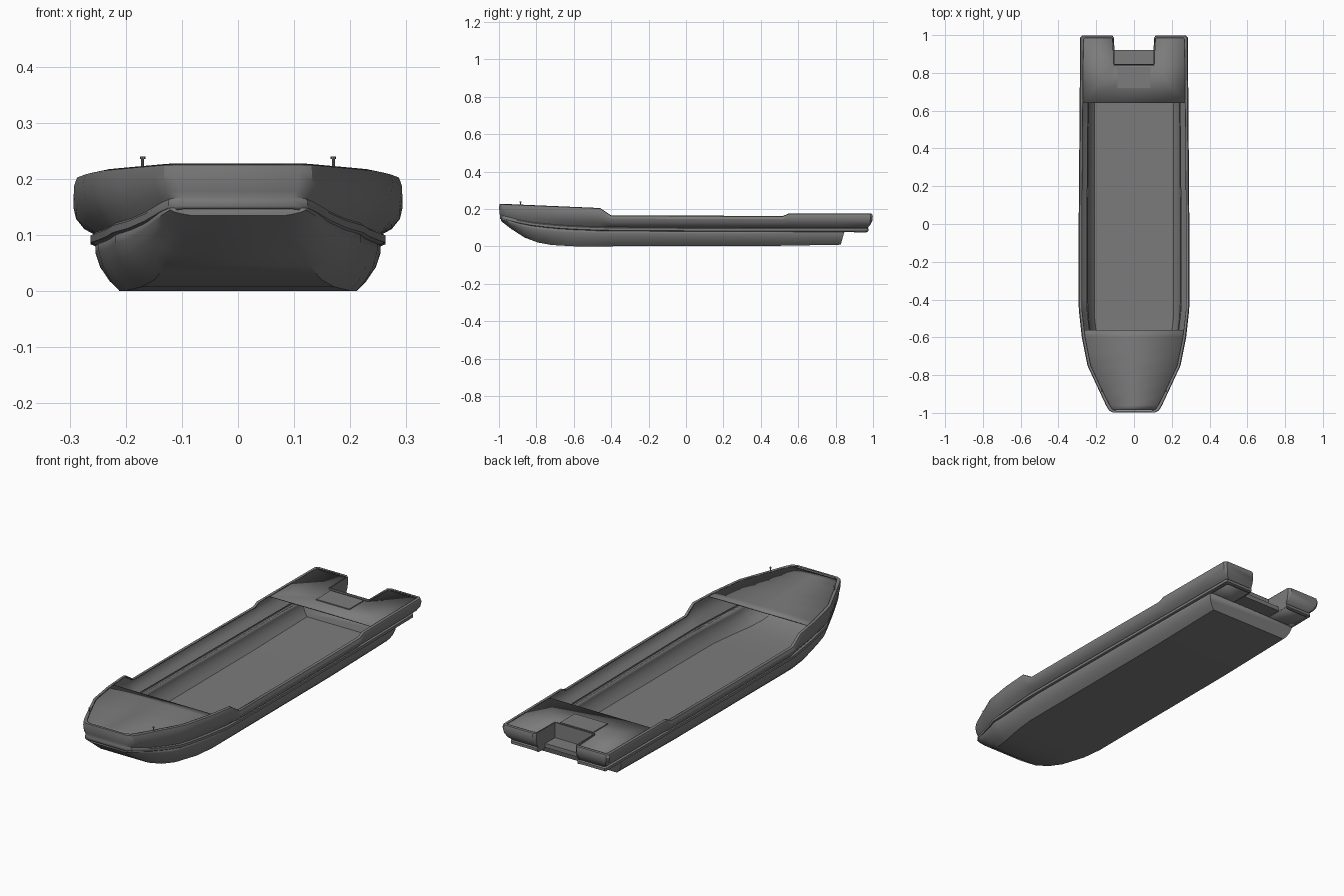
import bpy, bmesh

if "Cube" in bpy.data.objects:
    bpy.data.objects.remove(bpy.data.objects["Cube"])

grey = bpy.data.materials.new("hull grey")
grey.use_nodes = True
grey.diffuse_color = (0.2, 0.2, 0.2, 1)
grey.node_tree.nodes["Principled BSDF"].inputs["Base Color"].default_value = (0.2, 0.2, 0.2, 1)


def lerp(table, v):
    """Read a value from a short table of (position, value) pairs."""
    if v <= table[0][0]:
        return table[0][1]
    for (a, fa), (b, fb) in zip(table, table[1:]):
        if v <= b:
            return fa + (fb - fa) * (v - a) / (b - a)
    return table[-1][1]


BEAM = [(-1, .10), (-.985, .13), (-.96, .145), (-.75, .243), (-.6, .273),
        (-.45, .29), (0, .29), (1, .282)]
RIM = [(-1, .225), (-.46, .202), (-.4, .162), (.52, .16), (.55, .173), (1, .173)]
RAIL = [(-1, .16), (-.9, .135), (-.8, .117), (-.65, .103), (-.45, .095), (0, .092), (1, .09)]
FLARE = [(-1, .25), (-.6, 1)]
KEEL = [(-1, .148), (-.93, .095), (-.86, .05), (-.79, .024), (-.72, .011), (-.6, .004), (.4, .005), (.83, .012)]
FLAT = [(-1, .08), (-.93, .095), (-.86, .125), (-.72, .17), (-.55, .21), (.83, .21)]


def finish(name, bm, thickness=0):
    bmesh.ops.recalc_face_normals(bm, faces=bm.faces)
    me = bpy.data.meshes.new(name)
    bm.to_mesh(me)
    bm.free()
    ob = bpy.data.objects.new(name, me)
    bpy.context.collection.objects.link(ob)
    me.materials.append(grey)
    if thickness:
        mod = ob.modifiers.new("thickness", 'SOLIDIFY')
        mod.thickness = thickness
        mod.offset = 0
    bpy.ops.object.select_all(action='DESELECT')
    ob.select_set(True)
    bpy.context.view_layer.objects.active = ob
    bpy.ops.object.shade_smooth_by_angle(angle=0.55)
    return ob


def loft(name, rows, closed=False, caps=(), thickness=0):
    """Skin a list of equal-length point rows."""
    bm = bmesh.new()
    grid = [[bm.verts.new(p) for p in row] for row in rows]
    pairs = list(zip(grid, grid[1:])) + ([(grid[-1], grid[0])] if closed else [])
    for a, b in pairs:
        for i in range(len(a) - 1):
            bm.faces.new((a[i], a[i + 1], b[i + 1], b[i]))
    for i in caps:
        bm.faces.new(grid[i])
    return finish(name, bm, thickness)


def plate(name, points, thickness):
    bm = bmesh.new()
    bm.faces.new([bm.verts.new(p) for p in points])
    bmesh.ops.triangulate(bm, faces=bm.faces)
    return finish(name, bm, thickness)


# Lower hull: flat bottom sweeping up to the bow, with bilge chamfers
rows = []
for y in (-.985, -.96, -.93, -.89, -.86, -.82, -.79, -.75, -.72, -.66, -.6, -.5, -.4, 0, .4, .825):
    keel, flat = lerp(KEEL, y), lerp(FLAT, y)
    top = lerp(RAIL, y) - .008
    wide = lerp(BEAM, y) - .04 * lerp(FLARE, y)
    half = [(flat, keel)]
    for t, h in ((.4, .2), (.8, .5), (1, .8), (1, 1)):
        half.append((flat + (wide - flat) * t, keel + (top - keel) * h))
    rake = .02 if y > .8 else 0
    right = [(x, y + rake * (z - keel) / .07, z) for x, z in half]
    rows.append([(-x, a, z) for x, a, z in reversed(right)] + right)
loft("lower_hull", rows, caps=(0, -1), thickness=.008)

# Upper hull outline: stern notch, stern corner, side, bow (x, y, inset direction)
outline = [(.105, .845, 0, 0), (.108, .985, 0, -.4), (.118, .996, .1, -.8),
           (.272, .996, -.8, -.8), (.282, .986, -1, -.7)]
for y in (.84, .64, .55, .52, 0, -.4, -.43, -.46, -.53, -.6, -.68, -.75, -.82, -.89, -.96, -.985, -.996):
    outline.append((lerp(BEAM, y), y, -1, .4 if y < -.9 else 0))
outline += [(-x, y, -ox, oy) for x, y, ox, oy in reversed(outline)]


def upper_section(x, y, ox, oy):
    """Rubbing rail, flared side, rim and inward lip."""
    k, rail, top = lerp(FLARE, y), lerp(RAIL, y), lerp(RIM, y)
    shape = [(.042, rail - .012), (.03, rail - .007), (.03, rail + .003), (.038, rail + .008),
             (.018, rail + .3 * (top - rail)), (.004, rail + .55 * (top - rail)),
             (0, top - .014), (.004, top - .002)]
    pts = [(x + ox * d * k, y + oy * d * k, z) for d, z in shape]
    return pts + [(x + ox * .014, y + oy * .014, top)]


loft("upper_hull", [upper_section(*p) for p in outline], closed=True, thickness=.006)

# Bow deck, following the falling sheer line
rows = []
for y in (-.985, -.96, -.89, -.82, -.75, -.68, -.6, -.56):
    w = lerp(BEAM, y) - .008
    z = lerp(RIM, y) - .009
    rows.append([(-w, y, z), (0, y, z), (w, y, z)])
loft("bow_deck", rows, thickness=.005)

# Stern deck around the notch
half = [(.105, .84), (.114, .985), (.272, .985), (.277, .64)]
plate("stern_deck", [(x, y, .164) for x, y in half] +
      [(-x, y, .164) for x, y in reversed(half)], .005)

# Underside of the stern overhang
half = [(.105, .845), (.108, .97), (.25, .97), (.25, .8)]
plate("stern_underside", [(x, y, .082) for x, y in half] +
      [(-x, y, .082) for x, y in reversed(half)], .006)


def box(name, lo, hi):
    bm = bmesh.new()
    bmesh.ops.create_cube(bm, size=1)
    for v in bm.verts:
        v.co = [(a + b) / 2 + c * (b - a) for a, b, c in zip(lo, hi, v.co)]
    return finish(name, bm)


# Low step inside the notch, and deck hatch
box("stern_step", (-.107, .835, .08), (.107, .92, .1))
box("deck_hatch", (-.088, .72, .164), (.088, .83, .171))

# Mooring posts at the bow
for side, label in ((1, "left"), (-1, "right")):
    for part, r, z0, z1 in (("post", .003, .2, .238), ("post_cap", .005, .235, .24)):
        bm = bmesh.new()
        bmesh.ops.create_cone(bm, cap_ends=True, segments=10, radius1=r, radius2=r, depth=z1 - z0)
        bmesh.ops.translate(bm, verts=bm.verts, vec=(side * .17, -.885, (z0 + z1) / 2))
        finish(f"{label}_mooring_{part}", bm)
